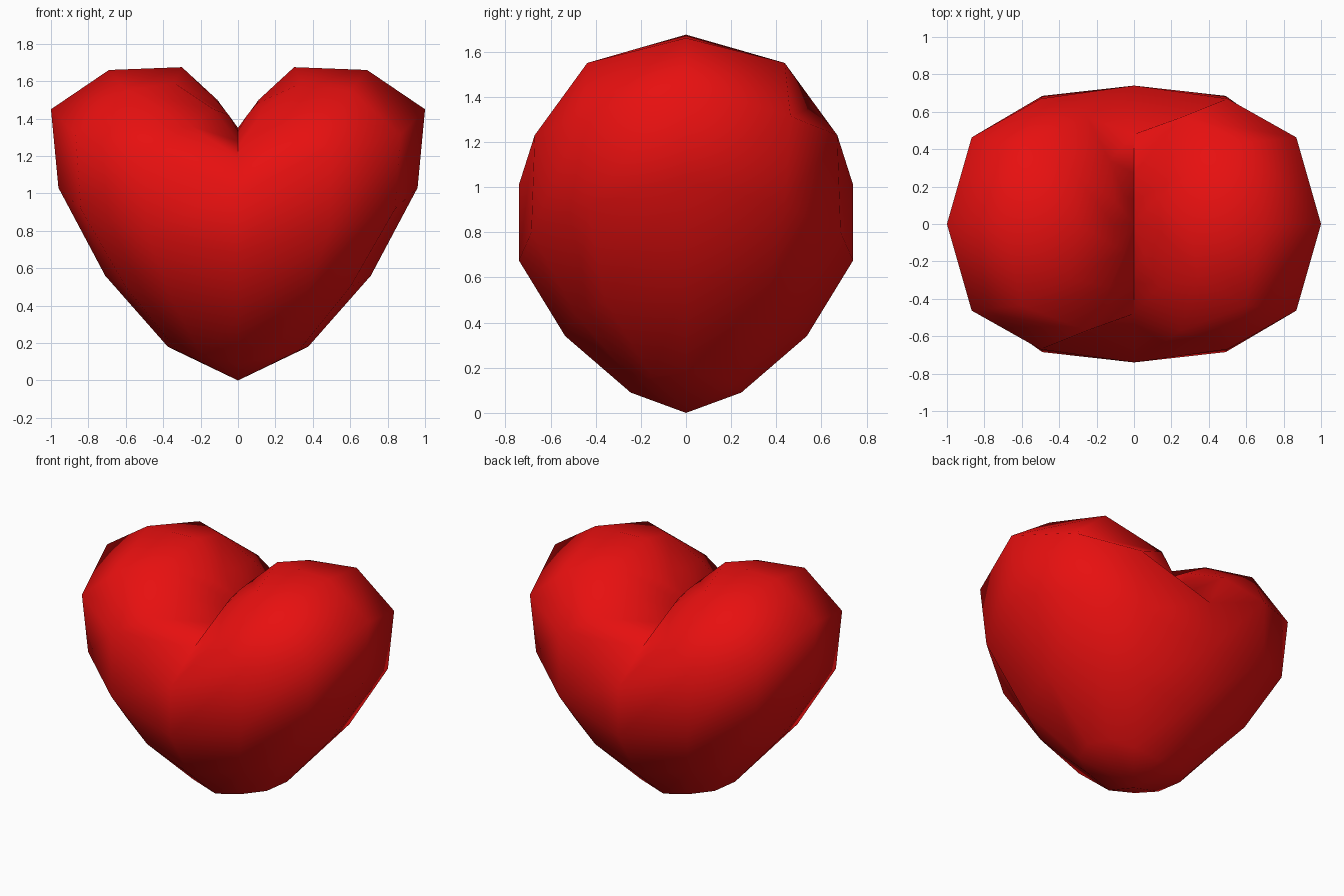
import bpy, bmesh

if "Cube" in bpy.data.objects:
    bpy.data.objects.remove(bpy.data.objects["Cube"])

# Quarter rings of the heart, bottom to top; each runs from the side (+x) to the middle (y)
RINGS = [
    [(.375, 0, .18), (.325, .15, .16), (.19, .22, .13), (0, .245, .09)],
    [(.71, 0, .56), (.60, .36, .50), (.355, .485, .43), (0, .535, .34)],
    [(.96, 0, 1.03), (.84, .435, .917), (.49, .685, .80), (0, .74, .675)],
    [(1.0, 0, 1.45), (.868, .463, 1.314), (.50, .67, 1.23), (0, .74, 1.01)],
    [(.69, 0, 1.66), (.60, .437, 1.55), (.25, .57, 1.36), (0, .48, 1.19)],
    [(.30, 0, 1.675), (.34, .29, 1.59), (.13, .34, 1.45), (0, .27, 1.28)],
    [(.11, 0, 1.50), (.10, .12, 1.48), (.05, .15, 1.42), (0, .13, 1.33)],
]


def full_ring(quarter):
    """Reflect a quarter ring in x and y to a 12-point loop."""
    back = quarter + [(-x, y, z) for x, y, z in quarter[-2::-1]]
    front = [(x, -y, z) for x, y, z in back[-2:0:-1]]
    return back + front


bm = bmesh.new()
loops = [[bm.verts.new(p) for p in full_ring(r)] for r in RINGS]
bottom = bm.verts.new((0, 0, 0))
dip = bm.verts.new((0, 0, 1.35))
n = len(loops[0])

# Skin between the rings, with fans at the bottom tip and the top dip
for i in range(n):
    j = (i + 1) % n
    bm.faces.new((bottom, loops[0][j], loops[0][i]))
    for lo, hi in zip(loops, loops[1:]):
        bm.faces.new((lo[i], lo[j], hi[j], hi[i]))
    bm.faces.new((loops[-1][i], loops[-1][j], dip))
bmesh.ops.recalc_face_normals(bm, faces=bm.faces)

mesh = bpy.data.meshes.new("heart")
bm.to_mesh(mesh)
bm.free()
heart = bpy.data.objects.new("heart", mesh)
bpy.context.collection.objects.link(heart)

# Single red colour
red = bpy.data.materials.new("red")
red.diffuse_color = (0.8, 0.005, 0.005, 1)
red.use_nodes = True
red.node_tree.nodes["Principled BSDF"].inputs["Base Color"].default_value = red.diffuse_color
mesh.materials.append(red)

# Smooth body, sharp cleft
for p in mesh.polygons:
    p.use_smooth = True
bpy.context.view_layer.objects.active = heart
heart.select_set(True)
bpy.ops.object.shade_smooth_by_angle(angle=1.2)
